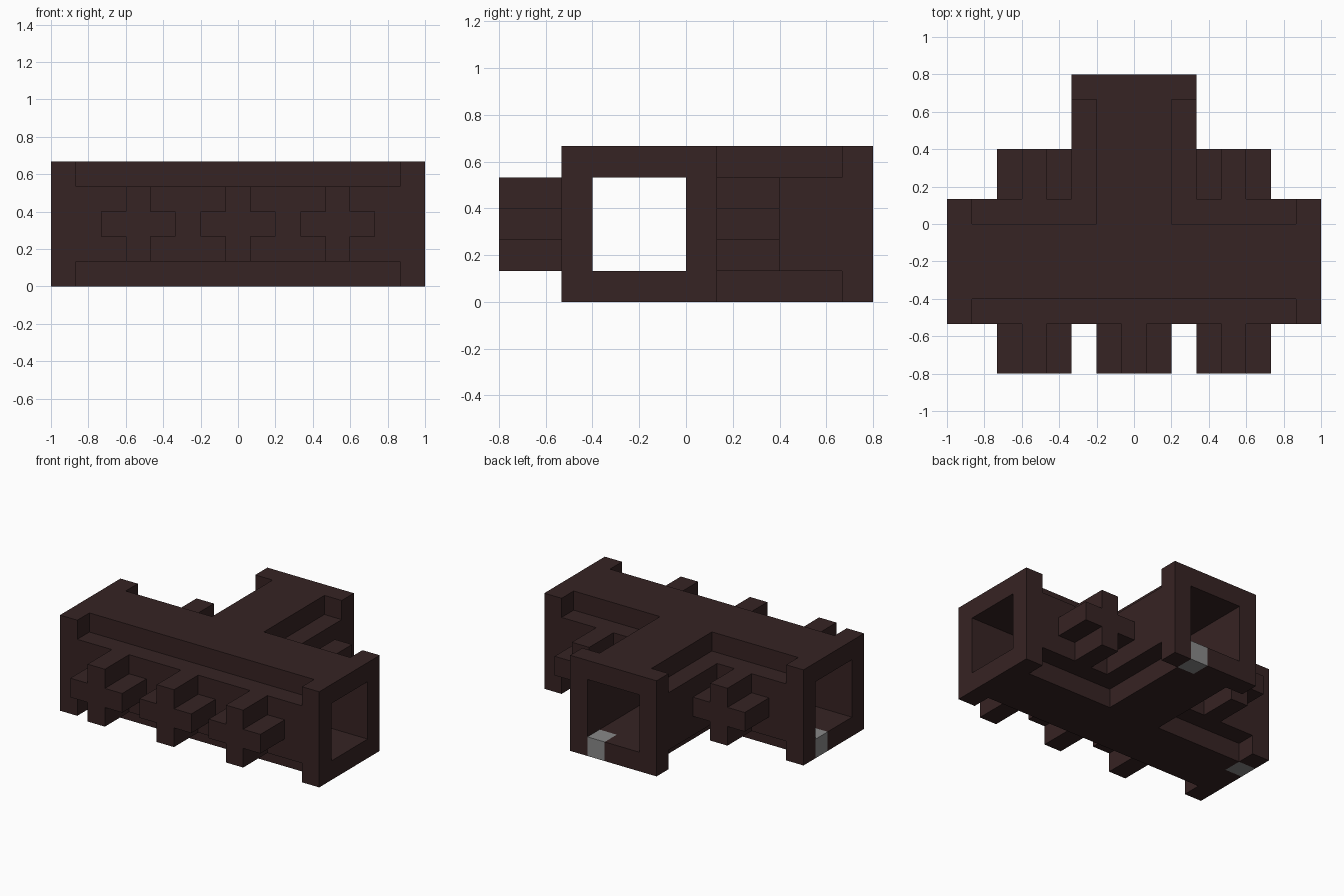
import bpy, bmesh
from mathutils import Vector

cube = bpy.data.objects.get("Cube")
if cube:
    bpy.data.objects.remove(cube, do_unlink=True)

U = 2 / 15                      # one block of the grid
ORIGIN = Vector((7.5, 6, 0))    # centre of the footprint in blocks


def material(name, colour):
    m = bpy.data.materials.new(name)
    m.use_nodes = True
    m.diffuse_color = colour
    m.node_tree.nodes["Principled BSDF"].inputs["Base Color"].default_value = colour
    return m


BRICK = material("dark brown brick", (0.037, 0.0168, 0.0168, 1))
GREY = material("grey stone", (0.25, 0.25, 0.25, 1))


def prism(name, outline, start, end, axis="z", mat=BRICK, flip=False):
    """Extrude a flat outline along z (outline in x, y) or y (outline in x, z)."""
    bm = bmesh.new()
    verts = []
    for a, b in outline:
        if flip:
            a = 15 - a
        p = Vector((a, b, start) if axis == "z" else (a, start, b))
        verts.append(bm.verts.new((p - ORIGIN) * U))
    face = bm.faces.new(verts)
    shift = Vector((0, 0, end - start) if axis == "z" else (0, end - start, 0)) * U
    grown = bmesh.ops.extrude_face_region(bm, geom=[face], use_keep_orig=True)
    moved = [v for v in grown["geom"] if isinstance(v, bmesh.types.BMVert)]
    bmesh.ops.translate(bm, verts=moved, vec=shift)
    bmesh.ops.recalc_face_normals(bm, faces=bm.faces)
    mesh = bpy.data.meshes.new(name)
    bm.to_mesh(mesh)
    bm.free()
    mesh.materials.append(mat)
    obj = bpy.data.objects.new(name, mesh)
    bpy.context.collection.objects.link(obj)
    return obj


def rect(x0, x1, y0, y1):
    return [(x0, y0), (x1, y0), (x1, y1), (x0, y1)]


# T-shaped roof, and a floor notched for the two grey blocks
prism("roof", [(0, 3), (15, 3), (15, 6), (9, 6), (9, 12), (6, 12), (6, 6), (0, 6)], 4, 5)
prism("floor", [(0, 3), (15, 3), (15, 6), (9, 6), (9, 11), (8, 11), (8, 12),
                (6, 12), (6, 6), (1, 6), (1, 5), (0, 5)], 0, 1)
prism("back_grey_block", rect(8, 9, 11, 12), 0, 1, mat=GREY)
prism("side_grey_block", rect(0, 1, 5, 6), 0, 1, mat=GREY)

# Walls, set in from the collars
prism("front_wall", rect(1, 14, 2, 3), 1, 4)
for side, flip in (("right", False), ("left", True)):
    prism(side + "_back_wall", [(1, 6), (6, 6), (6, 11), (5, 11), (5, 7), (1, 7)],
          1, 4, flip=flip)
    # Full-height posts of the end collars
    prism(side + "_front_post", rect(0, 1, 2, 3), 0, 5, flip=flip)
    prism(side + "_rear_post", rect(0, 1, 6, 7), 0, 5, flip=flip)
    prism(side + "_branch_post", rect(5, 6, 11, 12), 0, 5, flip=flip)

# Plus-shaped studs on the front and back walls
quarter = [(0.5, 1.5), (0.5, 0.5), (1.5, 0.5)]
plus = []
for sx, sz in ((1, 1), (1, -1), (-1, -1), (-1, 1)):
    corner = [(sx * a, sz * b) for a, b in quarter]
    plus += corner if sx * sz > 0 else corner[::-1]
for label, start, centres in (("front", 0, (3.5, 7.5, 11.5)), ("back", 7, (3.5, 11.5))):
    for i, cx in enumerate(centres):
        prism(f"{label}_plus_stud_{i + 1}", [(cx + a, 2.5 + b) for a, b in plus],
              start, start + 2, axis="y")
